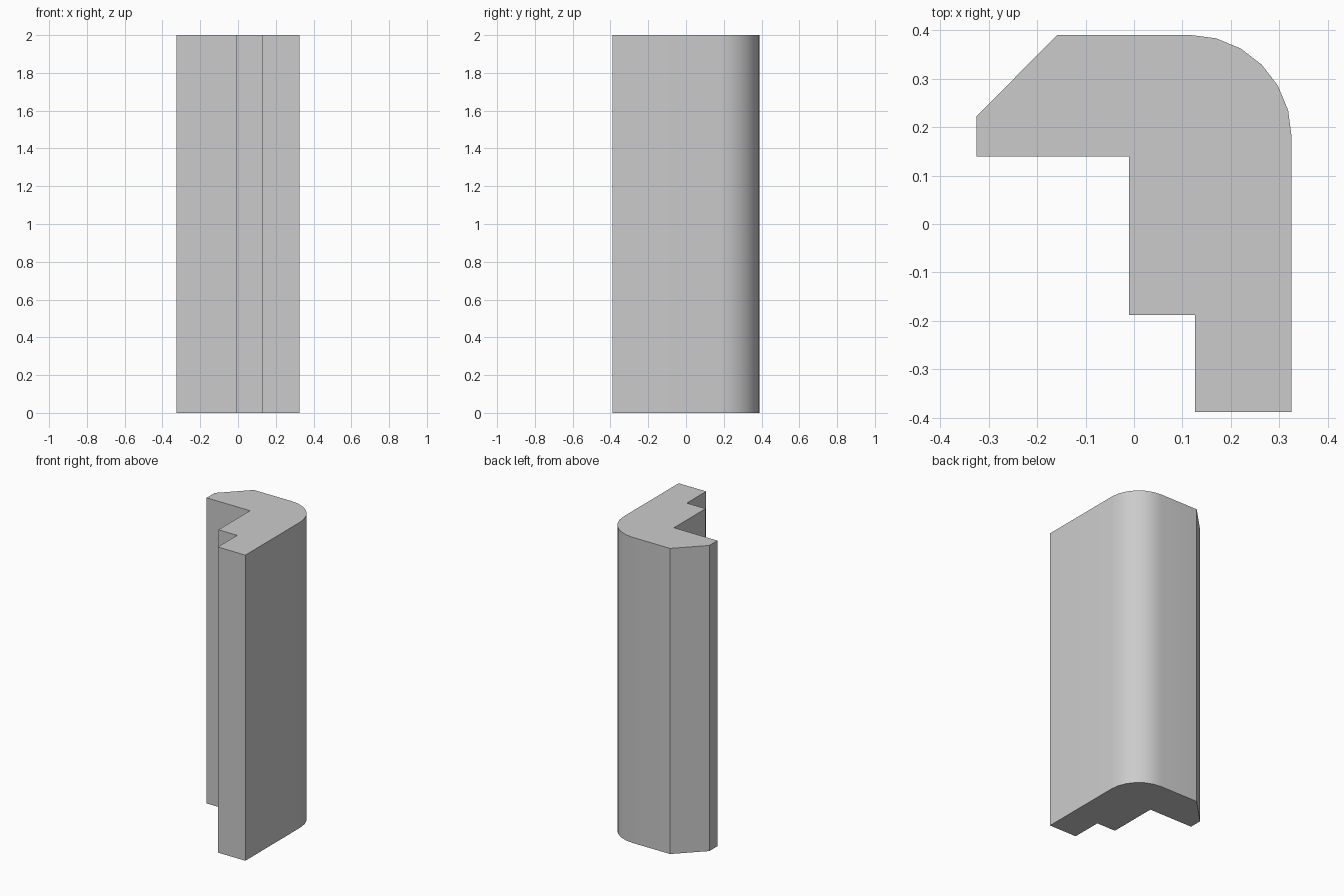
import bpy
import bmesh
from math import cos, sin, radians

cube = bpy.data.objects.get("Cube")
if cube:
    bpy.data.objects.remove(cube, do_unlink=True)

HEIGHT = 2.0
RADIUS = 0.21
STEPS = 6

# Plain grey finish
grey = bpy.data.materials.new("plain_grey")
grey.use_nodes = True
colour = (0.6, 0.6, 0.6, 1)
grey.diffuse_color = colour
grey.node_tree.nodes["Principled BSDF"].inputs["Base Color"].default_value = colour

# Moulding section, anticlockwise: stepped inside, rounded corner, chamfered end
profile = [(-0.325, 0.222), (-0.325, 0.139), (-0.01, 0.139), (-0.01, -0.188),
           (0.126, -0.188), (0.126, -0.388), (0.325, -0.388)]
for i in range(STEPS + 1):
    a = radians(90 * i / STEPS)
    profile.append((0.325 - RADIUS + RADIUS * cos(a), 0.39 - RADIUS + RADIUS * sin(a)))
profile.append((-0.158, 0.39))

# Extrude the section to full height
bm = bmesh.new()
base = bm.faces.new([bm.verts.new((x, y, 0)) for x, y in profile])
top = bmesh.ops.extrude_face_region(bm, geom=[base], use_keep_orig=True)
bmesh.ops.translate(bm, vec=(0, 0, HEIGHT),
                    verts=[v for v in top["geom"] if isinstance(v, bmesh.types.BMVert)])
bmesh.ops.recalc_face_normals(bm, faces=bm.faces)

mesh = bpy.data.meshes.new("corner_moulding")
bm.to_mesh(mesh)
bm.free()
mesh.materials.append(grey)
moulding = bpy.data.objects.new("corner_moulding", mesh)
bpy.context.collection.objects.link(moulding)

# Smooth the rounded corner only
bpy.ops.object.select_all(action='DESELECT')
moulding.select_set(True)
bpy.context.view_layer.objects.active = moulding
bpy.ops.object.shade_smooth_by_angle(angle=radians(30))
